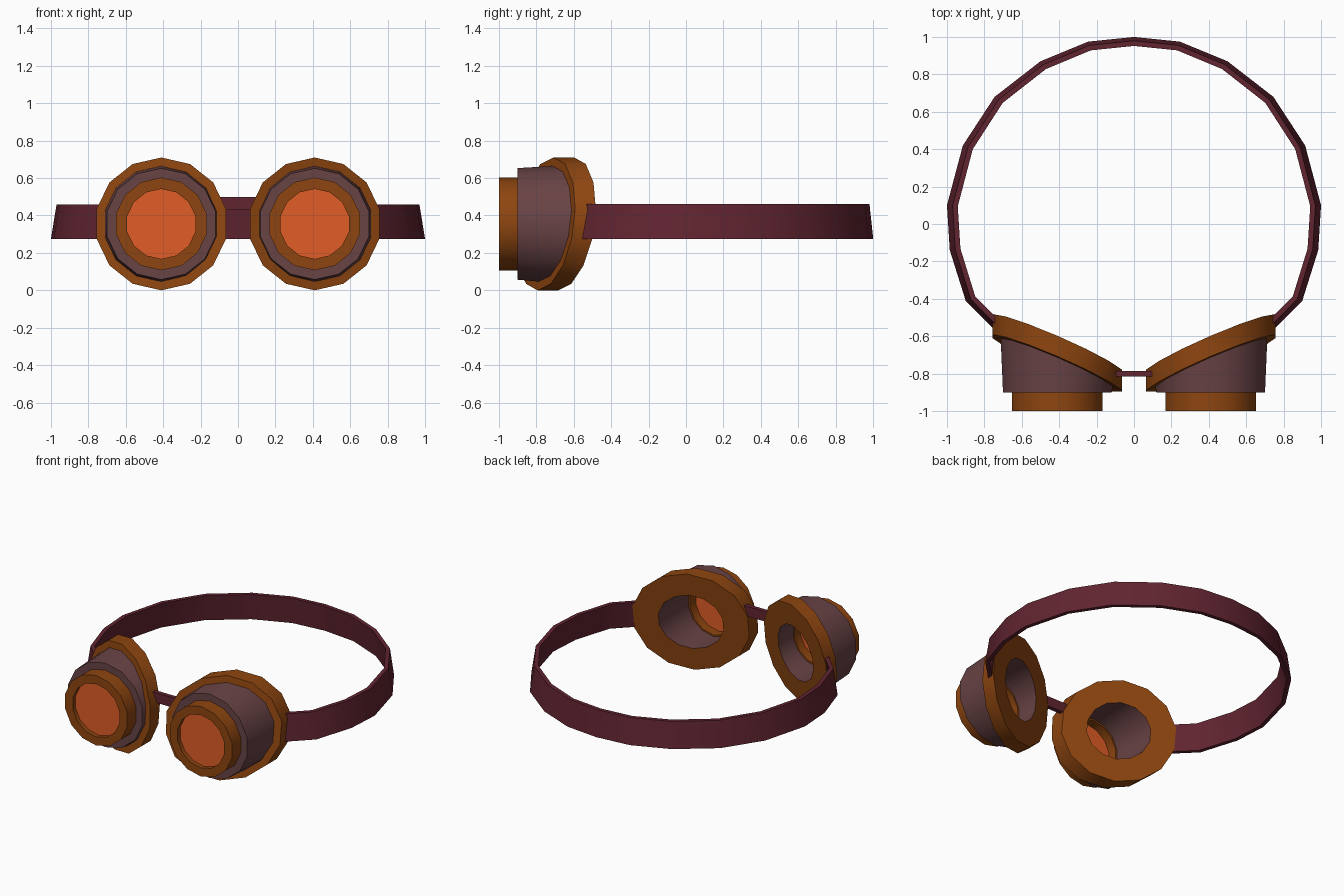
import bpy, bmesh, math
from mathutils import Vector

if "Cube" in bpy.data.objects:
    bpy.data.objects.remove(bpy.data.objects["Cube"])

N = 14                     # sides of each eyepiece
CX, CZ = 0.41, 0.355       # eyepiece centre


def material(name, rgb):
    m = bpy.data.materials.new(name)
    m.diffuse_color = (*rgb, 1)
    m.use_nodes = True
    m.node_tree.nodes["Principled BSDF"].inputs["Base Color"].default_value = m.diffuse_color
    return m


BROWN = material("brown_leather", (0.27, 0.06, 0.005))
PURPLE = material("dull_purple", (0.14, 0.056, 0.06))
STRAP = material("dark_red", (0.12, 0.018, 0.03))
LENS = material("orange_glass", (0.75, 0.11, 0.02))


def loft(name, rings, mat, wrap=True, caps=False):
    """Skin equal-length point rings; wrap joins the last ring to the first."""
    bm = bmesh.new()
    vs = [[bm.verts.new(p) for p in ring] for ring in rings]
    n = len(vs[0])
    for i in range(len(vs) if wrap else len(vs) - 1):
        a, b = vs[i], vs[(i + 1) % len(vs)]
        for j in range(n):
            k = (j + 1) % n
            bm.faces.new((a[j], a[k], b[k], b[j]))
    if caps:
        bm.faces.new(vs[0])
        bm.faces.new(vs[-1])
    bmesh.ops.recalc_face_normals(bm, faces=bm.faces)
    me = bpy.data.meshes.new(name)
    bm.to_mesh(me)
    bm.free()
    ob = bpy.data.objects.new(name, me)
    bpy.context.collection.objects.link(ob)
    me.materials.append(mat)
    bpy.ops.object.select_all(action='DESELECT')
    ob.select_set(True)
    bpy.context.view_layer.objects.active = ob
    bpy.ops.object.shade_smooth_by_angle(angle=math.radians(32))
    return ob


def ring(side, r, y, tilted=False):
    """Polygon ring about the eye axis; tilted rings follow the face plane."""
    pts = []
    for i in range(N):
        a = math.pi / 2 + 2 * math.pi * i / N
        u, v = r * math.cos(a), r * math.sin(a)
        yy = max(y - 0.64 + 0.43 * u + 0.12 * v, -0.896) if tilted else y
        pts.append((side * (CX + u), yy, CZ + v))
    return pts


for side, tag in ((1, "right"), (-1, "left")):
    # slanted face pad
    loft("face_pad_" + tag, [ring(side, 0.355, -0.11, True), ring(side, 0.355, 0, True),
                             ring(side, 0.198, 0, True), ring(side, 0.25, -0.11, True)], BROWN)
    # tapered eye cup with through hole
    loft("eye_cup_" + tag, [ring(side, 0.312, -0.06, True), ring(side, 0.298, -0.9),
                            ring(side, 0.198, -0.9), ring(side, 0.198, 0, True)], PURPLE)
    # front bezel
    loft("bezel_" + tag, [ring(side, 0.248, -0.89), ring(side, 0.248, -1.0),
                          ring(side, 0.187, -1.0), ring(side, 0.187, -0.89)], BROWN)
    # lens disc
    loft("lens_" + tag, [ring(side, 0.19, -0.97), ring(side, 0.19, -0.955)],
         LENS, wrap=False, caps=True)

# head strap: half path from the back to the right pad, then mirrored
half = [(0, 1.0), (0.245, 0.975), (0.50, 0.87), (0.745, 0.68), (0.915, 0.42),
        (1.0, 0.10), (0.985, -0.14), (0.9, -0.41), (0.735, -0.575)]
path = [Vector((-x, y)) for x, y in reversed(half[1:])] + [Vector(p) for p in half]
sections = []
for i, p in enumerate(path):
    t = path[min(i + 1, len(path) - 1)] - path[max(i - 1, 0)]
    inward = Vector((t.y, -t.x)).normalized() * 0.028
    top = Vector((p.x * 0.97, p.y * 0.98))
    sections.append([(*p, 0.275), (*top, 0.46),
                     (*(top + inward), 0.46), (*(p + inward), 0.275)])
loft("head_strap", sections, STRAP, wrap=False, caps=True)

# nose bridge
loft("nose_bridge", [[(x, -0.815, 0.43), (x, -0.815, 0.5), (x, -0.785, 0.5), (x, -0.785, 0.43)]
                     for x in (-0.1, 0.1)], STRAP, wrap=False, caps=True)
